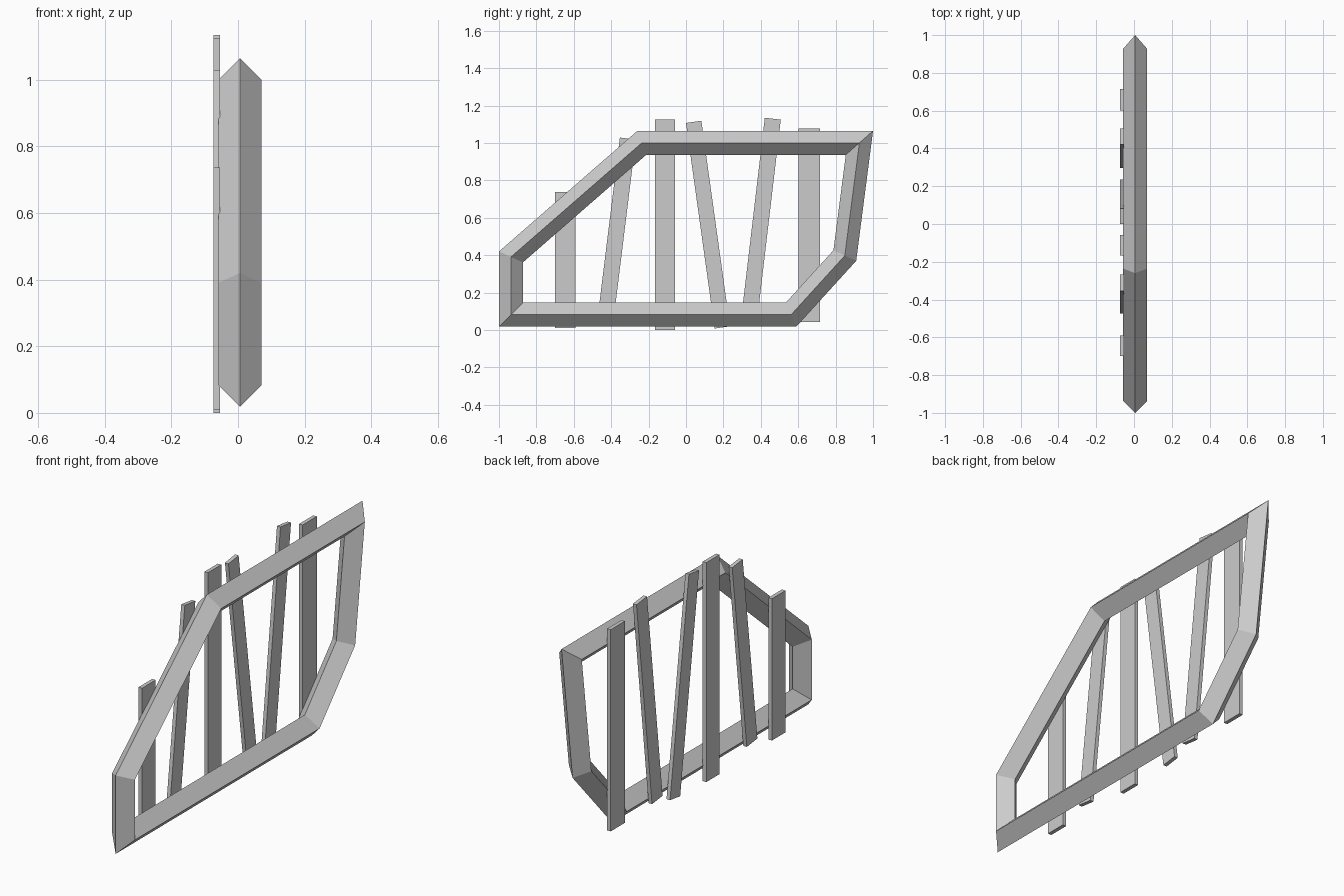
import bpy, bmesh, math
from mathutils import Vector

if "Cube" in bpy.data.objects:
    bpy.data.objects.remove(bpy.data.objects["Cube"])

grey = bpy.data.materials.new("plain grey")
grey.use_nodes = True
grey.diffuse_color = (0.6, 0.6, 0.6, 1)
grey.node_tree.nodes["Principled BSDF"].inputs["Base Color"].default_value = (0.6, 0.6, 0.6, 1)


def finish(name, bm):
    bmesh.ops.recalc_face_normals(bm, faces=bm.faces)
    mesh = bpy.data.meshes.new(name)
    bm.to_mesh(mesh)
    bm.free()
    mesh.materials.append(grey)
    obj = bpy.data.objects.new(name, mesh)
    bpy.context.collection.objects.link(obj)
    return obj


def inset(points, d):
    """Mitred inward offset of a counter-clockwise outline."""
    result = []
    for i, p in enumerate(points):
        a = (p - points[i - 1]).normalized()
        b = (points[(i + 1) % len(points)] - p).normalized()
        na, nb = Vector((-a.y, a.x)), Vector((-b.y, b.x))
        result.append(p + (na + nb) * d / (1 + na.dot(nb)))
    return result


# Six-sided frame with a diamond cross-section
outline = [Vector(p) for p in ((-1, 0.018), (0.59, 0.018), (0.91, 0.37),
                               (1, 1.065), (-0.26, 1.065), (-1, 0.42))]
MID_X, HALF = 0.006, 0.064
bm = bmesh.new()
rings = []
for depth, x in ((0, 0), (HALF, HALF), (2 * HALF, 0), (HALF, -HALF)):
    rings.append([bm.verts.new((MID_X + x, p.x, p.y)) for p in inset(outline, depth)])
for r in range(4):
    a, b = rings[r], rings[(r + 1) % 4]
    for i in range(len(a)):
        j = (i + 1) % len(a)
        bm.faces.new((a[i], a[j], b[j], b[i]))
finish("frame", bm)


# Flat slats fixed to the right face of the frame
def slat(name, bottom, top, width):
    bottom, top = Vector(bottom), Vector(top)
    run = top - bottom
    bm = bmesh.new()
    bmesh.ops.create_cube(bm, size=1)
    bmesh.ops.scale(bm, vec=(0.02, width, run.length), verts=bm.verts)
    obj = finish(name, bm)
    mid = (bottom + top) / 2
    obj.location = (-0.064, mid.x, mid.y)
    obj.rotation_euler.x = -math.atan2(run.x, run.y)


slat("front_post", (-0.645, 0.01), (-0.645, 0.737), 0.11)
slat("front_slanted_slat", (-0.43, 0.06), (-0.311, 1.024), 0.086)
slat("middle_post", (-0.112, 0), (-0.112, 1.125), 0.107)
slat("middle_slanted_slat", (0.194, 0.014), (0.041, 1.113), 0.083)
slat("back_slanted_slat", (0.338, 0.06), (0.464, 1.13), 0.086)
slat("back_post", (0.658, 0.043), (0.658, 1.077), 0.115)
